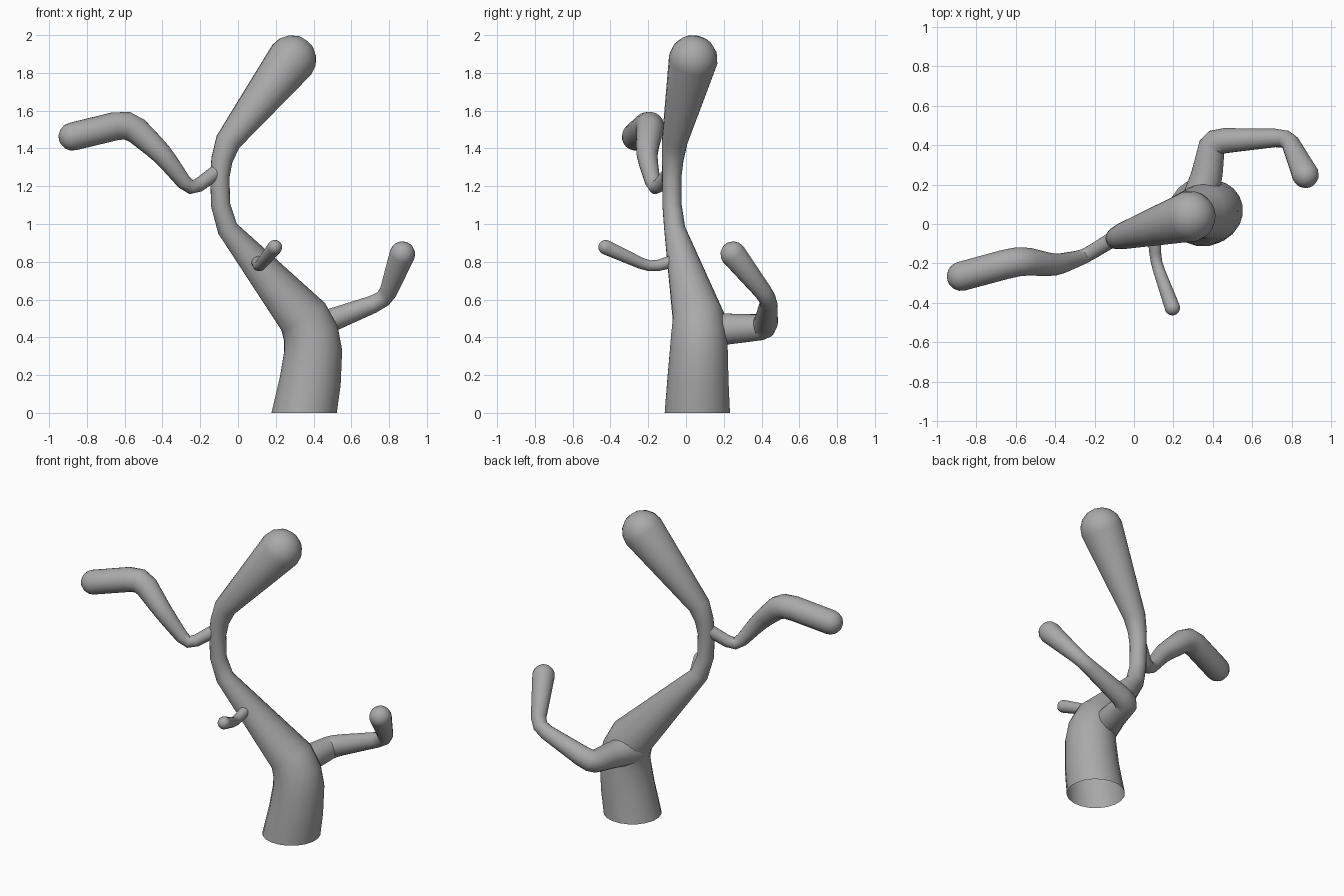
import bpy, bmesh, math
from mathutils import Vector

if "Cube" in bpy.data.objects:
    bpy.data.objects.remove(bpy.data.objects["Cube"], do_unlink=True)

SIDES = 20

bark = bpy.data.materials.new("grey bark")
bark.use_nodes = True
bark.diffuse_color = (0.4, 0.4, 0.4, 1)
bark.node_tree.nodes["Principled BSDF"].inputs["Base Color"].default_value = (0.4, 0.4, 0.4, 1)


def soften(points, cut):
    """Replace every inner corner by a short rounded bend."""
    pts = [Vector(p) for p in points]
    out = [pts[0]]
    for a, b, c in zip(pts, pts[1:], pts[2:]):
        p, q = b.lerp(a, cut), b.lerp(c, cut)
        out += [p.lerp(b, t).lerp(b.lerp(q, t), t) for t in (0, 0.5, 1)]
    return out + [pts[-1]]


def limb(name, points, cut=0.0, flat_base=False):
    """Sweep a round section along (x, y, z, radius) points, with a domed tip."""
    pts = soften(points, cut) if cut else [Vector(p) for p in points]
    pos = [p.xyz for p in pts]
    last = len(pts) - 1
    rings = []
    for i, p in enumerate(pts):
        before = (pos[i] - pos[max(i - 1, 0)]).normalized()
        after = (pos[min(i + 1, last)] - pos[i]).normalized()
        tangent = (before + after).normalized()
        if i == 0 and flat_base:
            tangent = Vector((0, 0, 1))
        rings.append((pos[i], tangent, p.w))
    # domed tip
    centre, tangent, radius = rings[-1]
    for k in (1, 2, 3):
        a = k * math.pi / 8
        rings.append((centre + tangent * radius * math.sin(a), tangent, radius * math.cos(a)))

    bm = bmesh.new()
    side = rings[0][1].orthogonal()
    loops = []
    for c, t, r in rings:
        side = (side - t * side.dot(t)).normalized()
        up = t.cross(side)
        turns = [2 * math.pi * k / SIDES for k in range(SIDES)]
        loops.append([bm.verts.new(c + r * (side * math.cos(a) + up * math.sin(a))) for a in turns])
    for lo, hi in zip(loops, loops[1:]):
        for k in range(SIDES):
            n = (k + 1) % SIDES
            bm.faces.new((lo[k], lo[n], hi[n], hi[k]))
    tip = bm.verts.new(centre + tangent * radius)
    for k in range(SIDES):
        bm.faces.new((loops[-1][k], loops[-1][(k + 1) % SIDES], tip))

    mesh = bpy.data.meshes.new(name)
    bm.to_mesh(mesh)
    bm.free()
    mesh.materials.append(bark)
    obj = bpy.data.objects.new(name, mesh)
    bpy.context.collection.objects.link(obj)
    bpy.ops.object.select_all(action='DESELECT')
    obj.select_set(True)
    bpy.context.view_layer.objects.active = obj
    bpy.ops.object.shade_smooth_by_angle(angle=math.radians(50))


# Trunk: open at the ground, bending over and swelling to a rounded top
limb("trunk", [
    (0.35, 0.06, 0, 0.175), (0.383, 0.063, 0.17, 0.164), (0.398, 0.068, 0.33, 0.155),
    (0.386, 0.068, 0.42, 0.148), (0.345, 0.065, 0.51, 0.137), (-0.055, -0.06, 0.975, 0.056),
    (-0.092, -0.074, 1.1, 0.051), (-0.096, -0.075, 1.25, 0.051), (-0.085, -0.07, 1.34, 0.057),
    (-0.053, -0.06, 1.435, 0.068), (0.285, 0.038, 1.87, 0.13)], flat_base=True)

# Long wavy branch on the right
limb("right_branch", [
    (-0.08, -0.06, 1.3, 0.04), (-0.25, -0.165, 1.175, 0.036), (-0.4, -0.21, 1.37, 0.056),
    (-0.58, -0.185, 1.535, 0.076), (-0.875, -0.265, 1.463, 0.075)], cut=0.25)

# Small twig on the front
limb("front_twig", [
    (0.1, 0.0, 0.82, 0.038), (0.11, -0.19, 0.77, 0.028), (0.195, -0.425, 0.877, 0.039)], cut=0.22)

# Hooked branch at the back left
limb("back_left_branch", [
    (0.33, 0.1, 0.44, 0.095), (0.37, 0.25, 0.445, 0.08), (0.4, 0.42, 0.455, 0.068),
    (0.78, 0.44, 0.6, 0.043), (0.87, 0.25, 0.84, 0.068)], cut=0.17)
